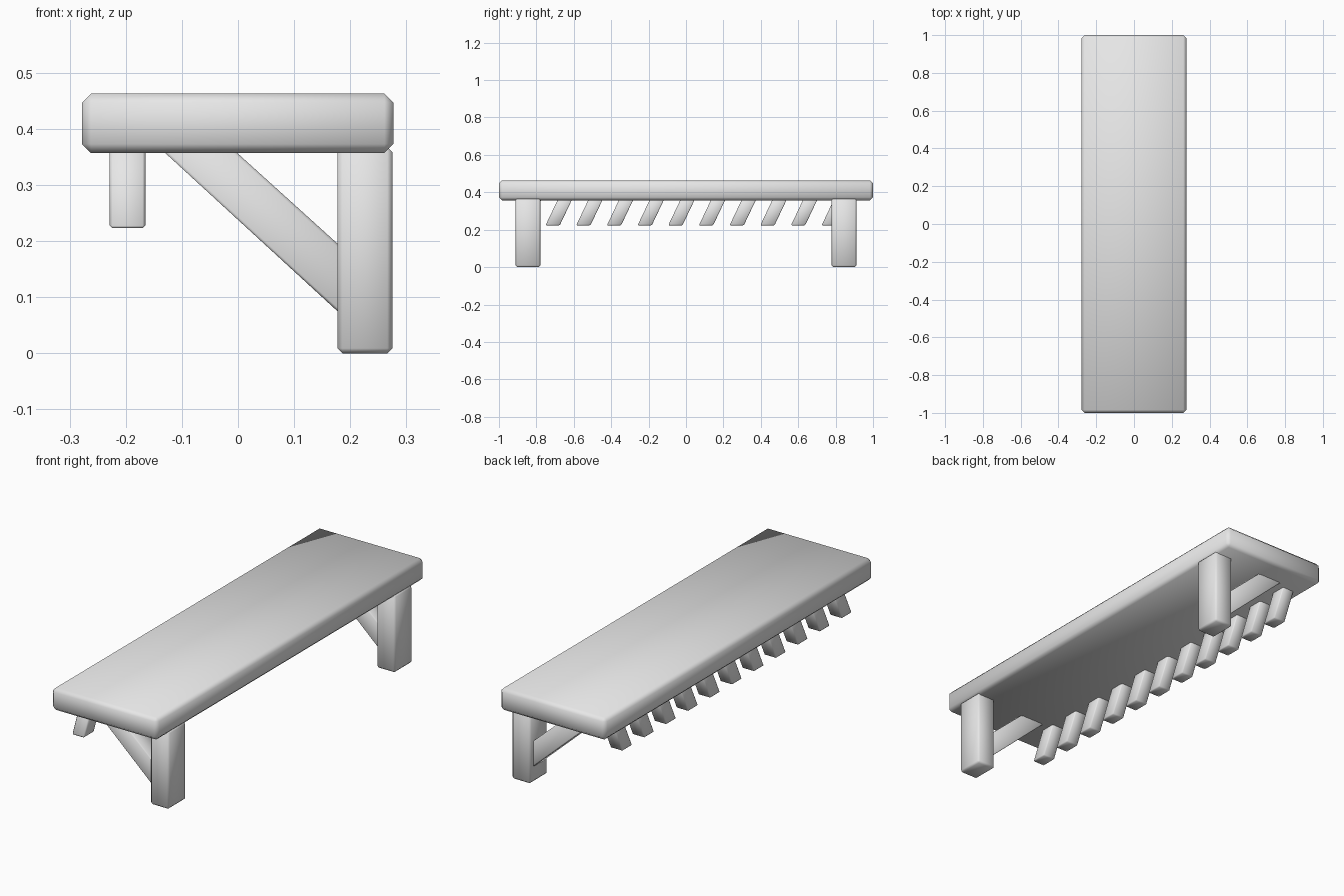
import bpy
import bmesh
import math
from mathutils import Vector

cube = bpy.data.objects.get("Cube")
if cube:
    bpy.data.objects.remove(cube, do_unlink=True)

# Single plain grey
grey = bpy.data.materials.new("plain grey")
grey.use_nodes = True
colour = (0.8, 0.8, 0.8, 1)
grey.diffuse_color = colour
grey.node_tree.nodes["Principled BSDF"].inputs["Base Color"].default_value = colour


def prism(name, profile, depth, bevel):
    """Extrude a closed profile of 3D points along depth, chamfer and smooth it."""
    bm = bmesh.new()
    face = bm.faces.new([bm.verts.new(p) for p in profile])
    grown = bmesh.ops.extrude_face_region(bm, geom=[face])["geom"]
    moved = [v for v in grown if isinstance(v, bmesh.types.BMVert)]
    bmesh.ops.translate(bm, verts=moved, vec=Vector(depth))
    bmesh.ops.recalc_face_normals(bm, faces=bm.faces)
    bmesh.ops.bevel(bm, geom=bm.edges[:], offset=bevel, segments=1,
                    affect='EDGES', clamp_overlap=True)
    bmesh.ops.recalc_face_normals(bm, faces=bm.faces)
    mesh = bpy.data.meshes.new(name)
    bm.to_mesh(mesh)
    bm.free()
    mesh.materials.append(grey)
    obj = bpy.data.objects.new(name, mesh)
    bpy.context.collection.objects.link(obj)
    bpy.ops.object.select_all(action='DESELECT')
    obj.select_set(True)
    bpy.context.view_layer.objects.active = obj
    bpy.ops.object.shade_smooth_by_angle(angle=math.radians(65))
    return obj


def box(name, x0, x1, y0, y1, z0, z1, bevel):
    profile = [(x0, y0, z0), (x1, y0, z0), (x1, y0, z1), (x0, y0, z1)]
    return prism(name, profile, (0, y1 - y0, 0), bevel)


# Thick plank on top
box("top_plank", -0.278, 0.277, -1, 1, 0.357, 0.463, 0.016)

# A post and a diagonal brace near each end
for end, side in (("front", -1), ("back", 1)):
    y = 0.845 * side
    box(end + "_post", 0.177, 0.275, y - 0.066, y + 0.066, 0, 0.368, 0.009)
    brace = [(-0.158, y - 0.043, 0.383), (-0.03, y - 0.043, 0.383),
             (0.21, y - 0.043, 0.166), (0.21, y - 0.043, 0.045)]
    prism(end + "_brace", brace, (0, 0.086, 0), 0.005)

# Row of slanted pegs under the other long edge
low, high = 0.223, 0.375
lean = (high - low) * 0.475
for i in range(11):
    y = -0.915 + 0.164 * i
    peg = [(-0.229, y, low), (-0.229, y + 0.076, low),
           (-0.229, y + 0.076 + lean, high), (-0.229, y + lean, high)]
    prism(f"peg_{i + 1}", peg, (0.064, 0, 0), 0.005)
